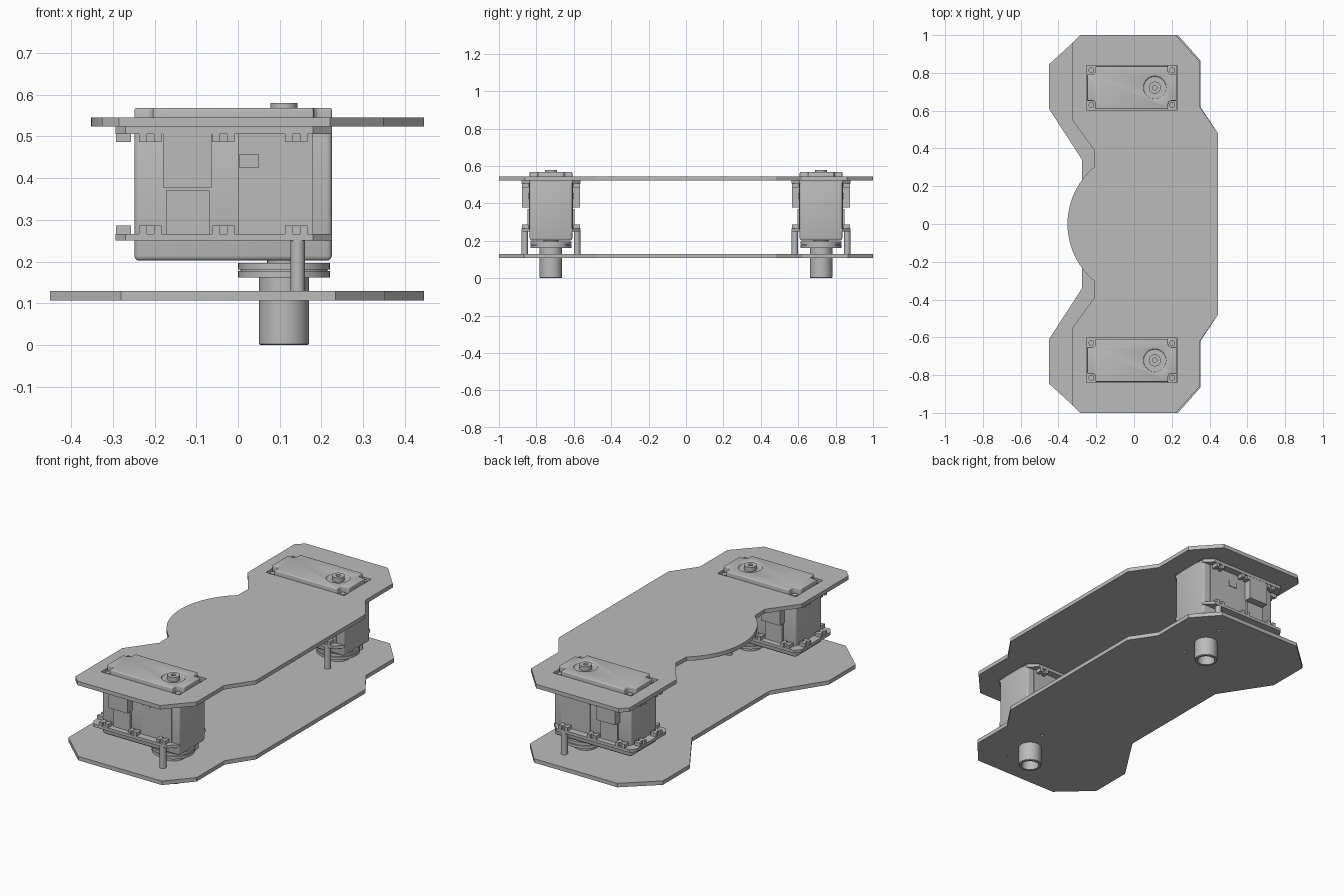
import bpy, bmesh, math

cube = bpy.data.objects.get("Cube")
if cube:
    bpy.data.objects.remove(cube, do_unlink=True)

grey = bpy.data.materials.new("plain grey")
grey.use_nodes = True
COLOUR = (0.5, 0.5, 0.5, 1)
grey.diffuse_color = COLOUR
grey.node_tree.nodes["Principled BSDF"].inputs["Base Color"].default_value = COLOUR


def finish(name, bm):
    bmesh.ops.recalc_face_normals(bm, faces=bm.faces)
    mesh = bpy.data.meshes.new(name)
    bm.to_mesh(mesh)
    bm.free()
    ob = bpy.data.objects.new(name, mesh)
    bpy.context.collection.objects.link(ob)
    mesh.materials.append(grey)
    return ob


def activate(ob):
    bpy.ops.object.select_all(action='DESELECT')
    ob.select_set(True)
    bpy.context.view_layer.objects.active = ob


def smooth(ob):
    activate(ob)
    bpy.ops.object.shade_smooth_by_angle(angle=math.radians(35))
    return ob


def prism(name, outline, z0, z1):
    bm = bmesh.new()
    face = bm.faces.new([bm.verts.new((x, y, z0)) for x, y in outline])
    ext = bmesh.ops.extrude_face_region(bm, geom=[face])
    tops = [v for v in ext["geom"] if isinstance(v, bmesh.types.BMVert)]
    bmesh.ops.translate(bm, verts=tops, vec=(0, 0, z1 - z0))
    return finish(name, bm)


def box(name, x0, x1, y0, y1, z0, z1):
    return prism(name, [(x0, y0), (x1, y0), (x1, y1), (x0, y1)], z0, z1)


def lathe(name, profile, x, y, steps=40):
    """Revolve a closed (radius, z) profile about a vertical axis."""
    bm = bmesh.new()
    verts = [bm.verts.new((r, 0, z)) for r, z in profile]
    edges = [bm.edges.new((a, b)) for a, b in zip(verts, verts[1:] + verts[:1])]
    bmesh.ops.spin(bm, geom=verts + edges, cent=(0, 0, 0), axis=(0, 0, 1),
                   angle=math.tau, steps=steps)
    bmesh.ops.remove_doubles(bm, verts=bm.verts, dist=1e-5)
    bmesh.ops.translate(bm, verts=bm.verts, vec=(x, y, 0))
    return smooth(finish(name, bm))


def disc(name, r, z0, z1, x, y, steps=40):
    return lathe(name, [(0, z0), (r, z0), (r, z1), (0, z1)], x, y, steps)


def cut(ob, cutter):
    cutter.hide_render = True
    mod = ob.modifiers.new("cut", 'BOOLEAN')
    mod.operation = 'DIFFERENCE'
    mod.solver = 'EXACT'
    mod.object = cutter
    activate(ob)
    bpy.ops.object.modifier_apply(modifier=mod.name)
    bpy.data.objects.remove(cutter, do_unlink=True)


def bevel(ob, width):
    mod = ob.modifiers.new("bevel", 'BEVEL')
    mod.width, mod.segments = width, 3
    mod.limit_method = 'ANGLE'
    activate(ob)
    bpy.ops.object.modifier_apply(modifier=mod.name)
    return smooth(ob)


def mirrored(half):
    return half + [(x, -y) for x, y in reversed(half) if abs(y) > 1e-4]


SERVO_Y = 0.722
SHAFT_X = 0.11

# Bottom plate, with straight waist
bottom = prism("bottom_plate", mirrored([
    (0.445, 0.48), (0.352, 0.62), (0.352, 0.865), (0.233, 1), (-0.28, 1),
    (-0.45, 0.845), (-0.45, 0.61), (-0.275, 0.34)]), 0.107, 0.129)

# Top plate, with a rounded bulge on one edge
arc = [(0.041 - 0.393 * math.cos(a), 0.393 * math.sin(a))
       for a in [0.87 * (1 - i / 12) for i in range(13)]]
top = prism("top_plate", mirrored([
    (0.445, 0.48), (0.348, 0.62), (0.348, 0.86), (0.22, 1), (-0.285, 1),
    (-0.326, 0.96), (-0.326, 0.55), (-0.21, 0.39)] + arc), 0.523, 0.545)


def clip(x, y, along_x, z0):
    """Small H-shaped clip on a flange."""
    def part(a, b, c, d):
        if along_x:
            box("flange_clip", x + a, x + b, y + c, y + d, z0, z0 + 0.02)
        else:
            box("flange_clip", x + c, x + d, y + a, y + b, z0, z0 + 0.02)
    part(-0.027, -0.009, -0.018, 0.018)
    part(0.009, 0.027, -0.018, 0.018)
    part(-0.009, 0.009, -0.007, 0.007)


def servo(cy):
    x0, x1, h = -0.248, 0.225, 0.114
    # Case
    bevel(box("servo_body", x0, x1, cy - h, cy + h, 0.202, 0.524), 0.012)

    # Lid with rounded notches at the corners
    n, steps = 0.044, 5
    outline = []
    for cx, sy, start in ((x1, 1, 0), (x0, 1, 1), (x0, -1, 0), (x1, -1, 1)):
        sx = 1 if cx == x1 else -1
        corner = [(cx, cy + sy * (h - n))]
        for i in range(steps + 1):
            a = math.pi / 2 * i / steps
            corner.append((cx - sx * (n - 0.018 + 0.018 * math.sin(a)),
                           cy + sy * (h - n + 0.018 - 0.018 * math.cos(a))))
        corner[1:] = [(cx - sx * (n - 0.018 + 0.018 * math.sin(math.pi / 2 * i / steps)),
                       cy + sy * (h - n + 0.018 * (1 - math.cos(math.pi / 2 * i / steps))))
                      for i in range(steps + 1)]
        corner.append((cx - sx * n, cy + sy * h))
        outline += reversed(corner) if start else corner
    lid = prism("servo_lid", outline, 0.52, 0.568)
    cut(lid, disc("recess_cutter", 0.06, 0.556, 0.6, SHAFT_X, cy))
    bevel(lid, 0.005)
    for sx in (x0 + 0.022, x1 - 0.022):
        for sy in (-1, 1):
            disc("lid_screw", 0.015, 0.522, 0.54, sx, cy + sy * (h - 0.022), 16)
    # Boss on the lid
    lathe("lid_boss", [(0.012, 0.55), (0.032, 0.55), (0.032, 0.58), (0.012, 0.58)],
          SHAFT_X, cy)

    # Flanges with clips
    w = 0.157
    for name, z0, z1, clip_z in (("upper_flange", 0.506, 0.523, 0.486),
                                 ("lower_flange", 0.25, 0.266, 0.266)):
        half = [(x1, h), (0.18, w), (-0.27, w), (-0.293, w - 0.03)]
        prism(name, [(x, cy + y) for x, y in mirrored(half)], z0, z1)
        for x in (-0.21, -0.035, 0.14):
            for s in (-1, 1):
                clip(x, cy + s * 0.138, True, clip_z)
        for s in (-1, 1):
            clip(-0.274, cy + s * 0.07, False, clip_z)

    # Side details on both long faces
    for s in (-1, 1):
        def plate(name, a, b, depth, z0, z1):
            y0, y1 = sorted((cy + s * (h - 0.004), cy + s * (h + depth)))
            return box(name, a, b, y0, y1, z0, z1)
        plate("connector_block", -0.18, -0.063, 0.042, 0.378, 0.507)
        plate("connector_guide", -0.172, -0.068, 0.012, 0.266, 0.37)
        plate("side_panel", 0, 0.18, 0.004, 0.266, 0.507)
        plate("side_tab", 0.002, 0.05, 0.008, 0.425, 0.456)

        # Standoff post and its screw hole
        disc("standoff_post", 0.017, 0.128, 0.252, 0.143, cy + s * 0.14, 20)
        cut(bottom, disc("hole_cutter", 0.008, 0.09, 0.12, 0.143, cy + s * 0.14, 12))

    # Horn, collar and hollow shaft
    disc("shaft_collar", 0.04, 0.19, 0.206, SHAFT_X, cy)
    lathe("output_horn", [(0, 0.162), (0.11, 0.162), (0.11, 0.177), (0.104, 0.177),
                          (0.104, 0.181), (0.11, 0.181), (0.11, 0.196), (0, 0.196)],
          SHAFT_X, cy)
    bore = disc("bore_cutter", 0.06, 0.09, 0.15, SHAFT_X, cy)
    cut(bottom, bore)
    lathe("hollow_shaft", [(0.045, 0), (0.057, 0), (0.06, 0.003), (0.06, 0.163),
                           (0, 0.163), (0, 0.1), (0.045, 0.1)], SHAFT_X, cy)
    cut(top, box("slot_cutter", x0 - 0.004, x1 + 0.004, cy - h - 0.004, cy + h + 0.004,
                 0.5, 0.6))


for side in (-1, 1):
    servo(side * SERVO_Y)
